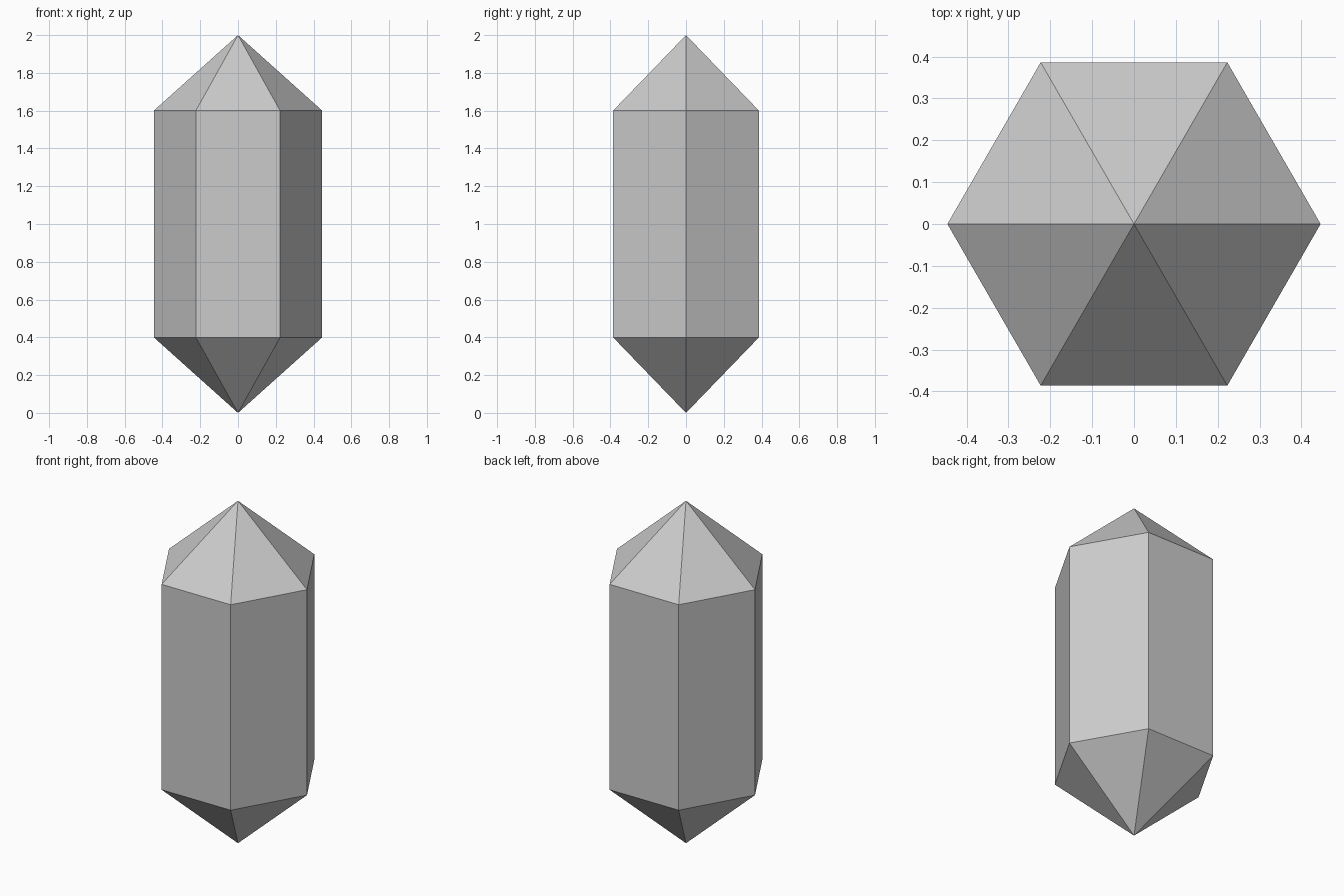
import bpy
import bmesh
from math import pi
from mathutils import Matrix

SIDES = 6
RADIUS = 0.446
HEIGHT = 2.0
TIP = 0.4  # height of each pointed end

default_cube = bpy.data.objects.get("Cube")
if default_cube:
    bpy.data.objects.remove(default_cube, do_unlink=True)

# Plain grey stone
grey = bpy.data.materials.new("grey_stone")
grey.use_nodes = True
color = (0.6, 0.6, 0.6, 1.0)
grey.diffuse_color = color
grey.node_tree.nodes["Principled BSDF"].inputs["Base Color"].default_value = color

# Hexagonal prism, corners on the x axis
bm = bmesh.new()
bmesh.ops.create_cone(
    bm, cap_ends=True, segments=SIDES, radius1=RADIUS, radius2=RADIUS,
    depth=HEIGHT - 2 * TIP,
    matrix=Matrix.Translation((0, 0, HEIGHT / 2)) @ Matrix.Rotation(pi / SIDES, 4, "Z"))

# Pull each cap out into a point
bm.normal_update()
caps = [f for f in bm.faces if abs(f.normal.z) > 0.9]
for poked in bmesh.ops.poke(bm, faces=caps)["verts"]:
    poked.co.z = HEIGHT if poked.co.z > HEIGHT / 2 else 0.0
bmesh.ops.recalc_face_normals(bm, faces=bm.faces)

mesh = bpy.data.meshes.new("crystal")
bm.to_mesh(mesh)
bm.free()
mesh.materials.append(grey)
crystal = bpy.data.objects.new("crystal", mesh)
bpy.context.collection.objects.link(crystal)
